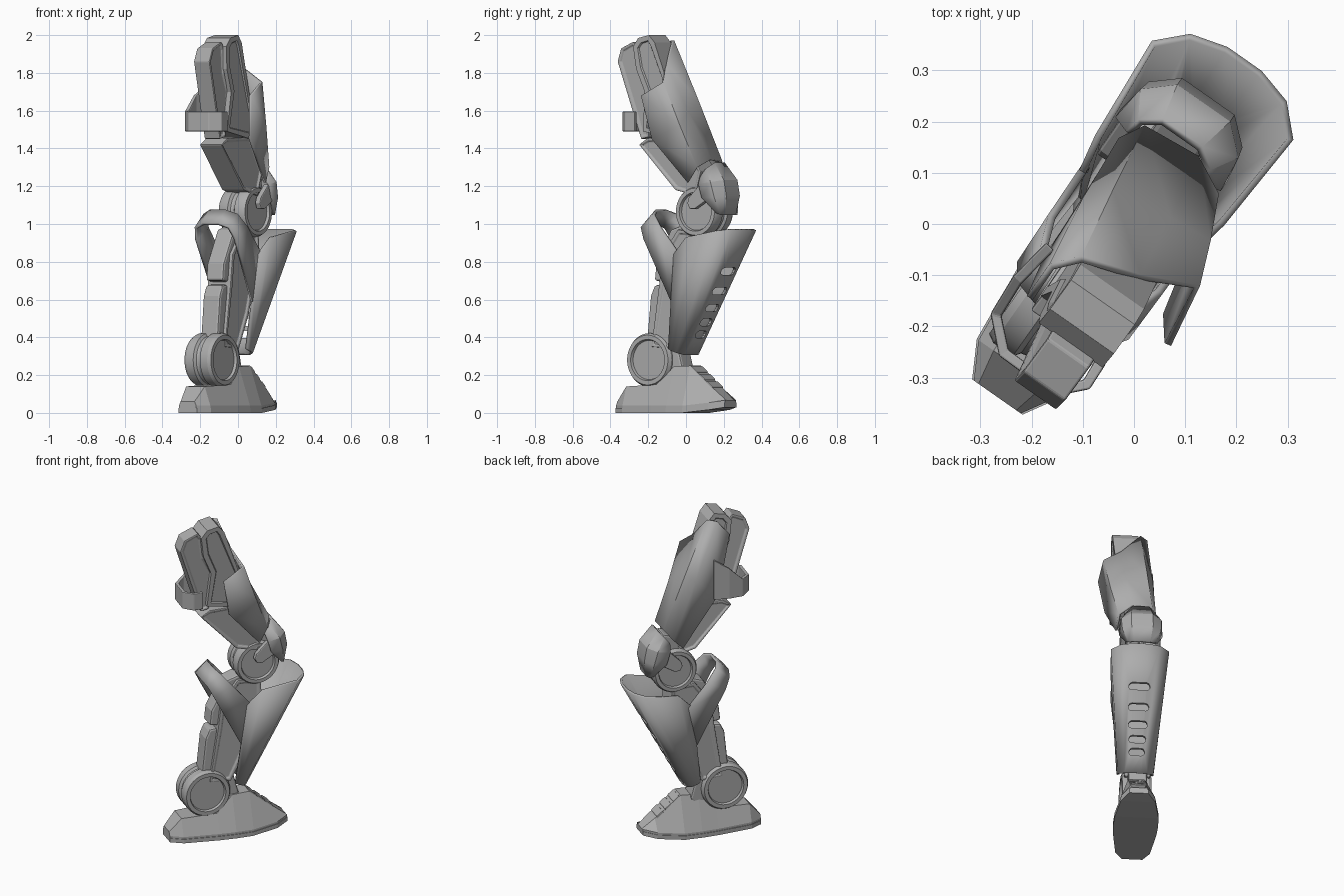
import bpy, bmesh, math
from mathutils import Matrix

if "Cube" in bpy.data.objects:
    bpy.data.objects.remove(bpy.data.objects["Cube"])

GREY = (0.42, 0.42, 0.42, 1)
mat = bpy.data.materials.new("plain grey")
mat.use_nodes = True
mat.diffuse_color = GREY
mat.node_tree.nodes["Principled BSDF"].inputs["Base Color"].default_value = GREY

# Leg space: x across the leg, y forward, z up; turned to its heading
HEADING = Matrix.Rotation(math.radians(-35), 4, 'Z') @ Matrix.Translation((-0.024, 0, 0))


def lean(z):
    """Sideways drift of the thigh above the knee."""
    return max(0, z - 1.2) * 0.06


def make(name, verts, faces, bevel=0, solid=0, mirror=False, smooth=None, inset=0):
    bm = bmesh.new()
    vs = [bm.verts.new(v) for v in verts]
    for f in faces:
        bm.faces.new([vs[i] for i in f])
    bmesh.ops.remove_doubles(bm, verts=bm.verts, dist=0.0001)
    bmesh.ops.recalc_face_normals(bm, faces=bm.faces)
    if inset:
        sides = [f for f in bm.faces if abs(f.normal.x) > 0.9]
        bmesh.ops.inset_individual(bm, faces=sides, thickness=inset, depth=0)
        bmesh.ops.inset_individual(bm, faces=sides, thickness=0.006, depth=-0.008)
    me = bpy.data.meshes.new(name)
    bm.to_mesh(me)
    bm.free()
    me.materials.append(mat)
    ob = bpy.data.objects.new(name, me)
    ob.matrix_world = HEADING
    bpy.context.collection.objects.link(ob)
    if smooth:
        bpy.ops.object.select_all(action='DESELECT')
        ob.select_set(True)
        bpy.context.view_layer.objects.active = ob
        bpy.ops.object.shade_smooth_by_angle(angle=math.radians(smooth))
    if mirror:
        ob.modifiers.new("mirror", 'MIRROR')
    if solid:
        m = ob.modifiers.new("shell", 'SOLIDIFY')
        m.thickness, m.offset = solid, 0
    if bevel:
        m = ob.modifiers.new("bevel", 'BEVEL')
        m.width, m.segments, m.limit_method = bevel, 2, 'ANGLE'
    return ob


def prism(name, profile, half, bevel=0.012, inset=0.0, tilt=False, centre=0):
    """Side profile of (y, z) points extruded across the leg."""
    n = len(profile)
    verts = [(s * half + centre + (lean(z) if tilt else 0), y, z)
             for s in (-1, 1) for y, z in profile]
    faces = [range(n), range(n, 2 * n)]
    faces += [(i, (i + 1) % n, n + (i + 1) % n, n + i) for i in range(n)]
    return make(name, verts, faces, bevel, inset=inset)


def grid(name, rows, close=False, **kw):
    """Surface through rows of points; close caps it to a solid."""
    w = len(rows[0])
    verts = [p for row in rows for p in row]
    faces = []
    for r in range(len(rows) - 1):
        for c in range(w if close else w - 1):
            d = (c + 1) % w
            faces.append((r * w + c, r * w + d, (r + 1) * w + d, (r + 1) * w + c))
    if close:
        faces += [range(w), range((len(rows) - 1) * w, len(rows) * w)]
    return make(name, verts, faces, **kw)


def both(points, shift=0.0):
    """Row of points on one side, continued on the mirrored side."""
    return [(shift - x, y, z) for x, y, z in points] + \
           [(shift + x, y, z) for x, y, z in reversed(points)]


def drum(name, y, z, r):
    """Pair of joint drums with a raised rim and a sunken disc."""
    prof = [(0.0, 0.88), (0.012, 0.9), (0.022, 1), (0.068, 1), (0.085, 0.93),
            (0.085, 0.77), (0.07, 0.73), (0.07, 0.001)]
    seg = 40
    rows = [[(x, y + r * k * math.cos(i * math.tau / seg), z + r * k * math.sin(i * math.tau / seg))
             for i in range(seg)] for x, k in prof]
    return grid(name, rows, close=True, mirror=True, smooth=30)


# Foot: sole slab and faceted upper; the toe lifts and drifts slightly
stations = [(-0.43, 0.06, 0.045, 0.06), (-0.36, 0.1, 0.06, 0.14), (-0.15, 0.125, 0.075, 0.15),
            (-0.05, 0.13, 0.055, 0.245), (0.055, 0.127, 0.05, 0.25), (0.21, 0.1, 0.045, 0.125),
            (0.285, 0.055, 0.035, 0.065)]
sole, upper = [], []
for y, hb, ht, zt in stations:
    c = 0.012 + 0.03 * y
    k = max(0, y - 0.12) * 0.18
    sole.append([(c - hb, y, k), (c + hb, y, k), (c + hb, y, k + 0.025), (c - hb, y, k + 0.025)])
    b = hb - 0.004
    upper.append([(c - b, y, k + 0.025), (c + b, y, k + 0.025), (c + b, y, k + 0.038),
                  (c + ht, y, zt), (c - ht, y, zt), (c - b, y, k + 0.038)])
grid("sole", sole, close=True)
grid("foot_upper", upper, close=True)
# Overlapping toe plates
for i in range(3):
    y, z = 0.065 + 0.05 * i, 0.242 - 0.04 * i
    prism(f"toe_plate_{i + 1}", [(y - 0.01, z - 0.01), (y, z + 0.006), (y + 0.034, z - 0.022),
                                 (y + 0.034, z - 0.045)], 0.05, 0.003, centre=0.015)
# Ankle
drum("ankle_drum", -0.206, 0.28, 0.142)
prism("ankle_link", [(-0.2, 0.14), (-0.03, 0.17), (0.0, 0.23), (-0.04, 0.38), (-0.14, 0.42)], 0.055)

# Calf core and pads
prism("calf_core", [(-0.19, 0.35), (-0.06, 0.34), (0.03, 0.52), (0.13, 0.85), (0.12, 0.96), (-0.02, 0.97),
                    (-0.12, 0.84), (-0.14, 0.68)], 0.074, inset=0.02)
prism("calf_pad_lower", [(-0.235, 0.38), (-0.21, 0.62), (-0.185, 0.675), (-0.14, 0.68), (-0.12, 0.6),
                         (-0.16, 0.38)], 0.055)
prism("calf_pad_upper", [(-0.185, 0.7), (-0.175, 0.79), (-0.08, 0.97), (0.01, 1.0), (0.03, 0.93),
                         (-0.07, 0.82), (-0.11, 0.69)], 0.055)

# Shin guard with vent slots
SHIFT = 0.016
low = both([(0.095, -0.05, 0.34), (0.1, -0.03, 0.33), (0.097, 0.0, 0.32), (0.065, 0.022, 0.31),
            (0.03, 0.028, 0.31)], SHIFT)
high = both([(0.13, 0.01, 0.84), (0.147, 0.1, 0.93), (0.163, 0.31, 0.965), (0.112, 0.362, 0.97),
             (0.04, 0.382, 0.97)], SHIFT)
guard = grid("shin_guard", [low, high], solid=0.014, smooth=20)
cutters = []
for z, half in ((0.75, 0.062), (0.645, 0.06), (0.555, 0.055), (0.48, 0.05), (0.415, 0.045)):
    y, r = 0.028 + (z - 0.31) * 0.536, 0.019
    stadium = [(SHIFT + s * (half - r) + r * math.cos(a), z + r * math.sin(a))
               for s, start in ((1, -90), (-1, 90))
               for a in (math.radians(start + 36 * i) for i in range(6))]
    cutters.append(grid("slot_cutter", [[(x, y + d, h) for x, h in stadium] for d in (-0.045, 0.045)],
                        close=True))
for cutter in cutters:
    m = guard.modifiers.new("slot", 'BOOLEAN')
    m.operation, m.object, m.solver = 'DIFFERENCE', cutter, 'EXACT'
bpy.context.view_layer.objects.active = guard
for m in list(guard.modifiers):
    bpy.ops.object.modifier_apply(modifier=m.name)
for cutter in cutters:
    bpy.data.objects.remove(cutter)

# Strap looping from the shin guard around the back of the calf
grid("calf_strap", [
    both([(0.13, 0.04, 0.84), (0.128, -0.08, 0.98), (0.105, -0.14, 1.05), (0.05, -0.165, 1.07)], 0.012),
    both([(0.115, -0.02, 0.59), (0.125, -0.19, 0.92), (0.105, -0.22, 0.98), (0.05, -0.235, 1.0)], 0.012)],
    solid=0.016, smooth=30)

# Knee joint, link and cap
drum("knee_drum", 0.102, 1.065, 0.134)
prism("knee_link", [(0.03, 1.0), (0.15, 0.98), (0.2, 1.1), (0.17, 1.3), (0.08, 1.27)], 0.055)
grid("knee_cap", [
    both([(0.085, 0.14, 1.25), (0.08, 0.17, 1.29), (0.045, 0.195, 1.32)]),
    both([(0.118, 0.15, 1.21), (0.11, 0.22, 1.22), (0.06, 0.265, 1.23)]),
    both([(0.118, 0.17, 1.14), (0.105, 0.24, 1.14), (0.06, 0.28, 1.15)]),
    both([(0.085, 0.24, 1.06), (0.075, 0.255, 1.05), (0.045, 0.265, 1.05)])], solid=0.016, smooth=20)
for side, name in ((1, "near"), (-1, "far")):
    prism("knee_arm_" + name, [(0.07, 1.11), (0.08, 1.14), (0.15, 1.21), (0.21, 1.21), (0.22, 1.14),
                               (0.12, 1.08), (0.085, 1.08)], 0.016, 0.006, centre=side * 0.1)

# Thigh core
prism("thigh_lower_block", [(-0.255, 1.42), (-0.03, 1.18), (0.1, 1.15), (0.14, 1.28), (0.02, 1.46),
                            (-0.2, 1.455)], 0.07, inset=0.015, tilt=True, centre=0.012)
prism("thigh_main_block", [(-0.22, 1.49), (-0.2, 1.7), (-0.25, 1.82), (-0.265, 1.94), (-0.23, 1.985),
                           (-0.16, 2.0), (-0.125, 1.96), (0.07, 1.4), (0.0, 1.45)], 0.076,
      bevel=0.026, inset=0.03, tilt=True, centre=0.014)
prism("thigh_back_pad", [(-0.25, 1.45), (-0.3, 1.6), (-0.385, 1.86), (-0.36, 1.93), (-0.28, 1.965),
                         (-0.25, 1.93), (-0.23, 1.8), (-0.18, 1.7), (-0.2, 1.46)], 0.05,
      bevel=0.016, inset=0.016, tilt=True, centre=0.018)

# Thigh front plate, taller on one side
low = [(-0.085, 0.06, 1.21), (-0.09, 0.12, 1.27), (-0.065, 0.165, 1.33), (0.05, 0.175, 1.34),
       (0.12, 0.14, 1.3), (0.134, 0.09, 1.22)]
middle = [(-0.075, -0.16, 1.51), (-0.08, -0.02, 1.62), (-0.045, 0.026, 1.65), (0.075, 0.045, 1.59),
          (0.16, 0.055, 1.52), (0.178, -0.11, 1.45)]
high = [(-0.06, -0.235, 1.88), (-0.06, -0.16, 1.97), (-0.02, -0.115, 1.97), (0.09, -0.08, 1.84),
        (0.195, -0.03, 1.75), (0.213, -0.155, 1.68)]
grid("thigh_plate", [low, middle, high], solid=0.014, smooth=30)

# Strap from the tall side of the plate around the back pad, rising where it meets the plate
path = [(-0.085, -0.13, 1.74), (-0.1, -0.22, 1.68), (-0.095, -0.3, 1.6), (-0.04, -0.352, 1.595),
        (0.085, -0.355, 1.595), (0.128, -0.31, 1.595), (0.125, -0.255, 1.595)]
grid("thigh_strap", [[(x, y, 1.49) for x, y, top in path], path], solid=0.022, bevel=0.004)
